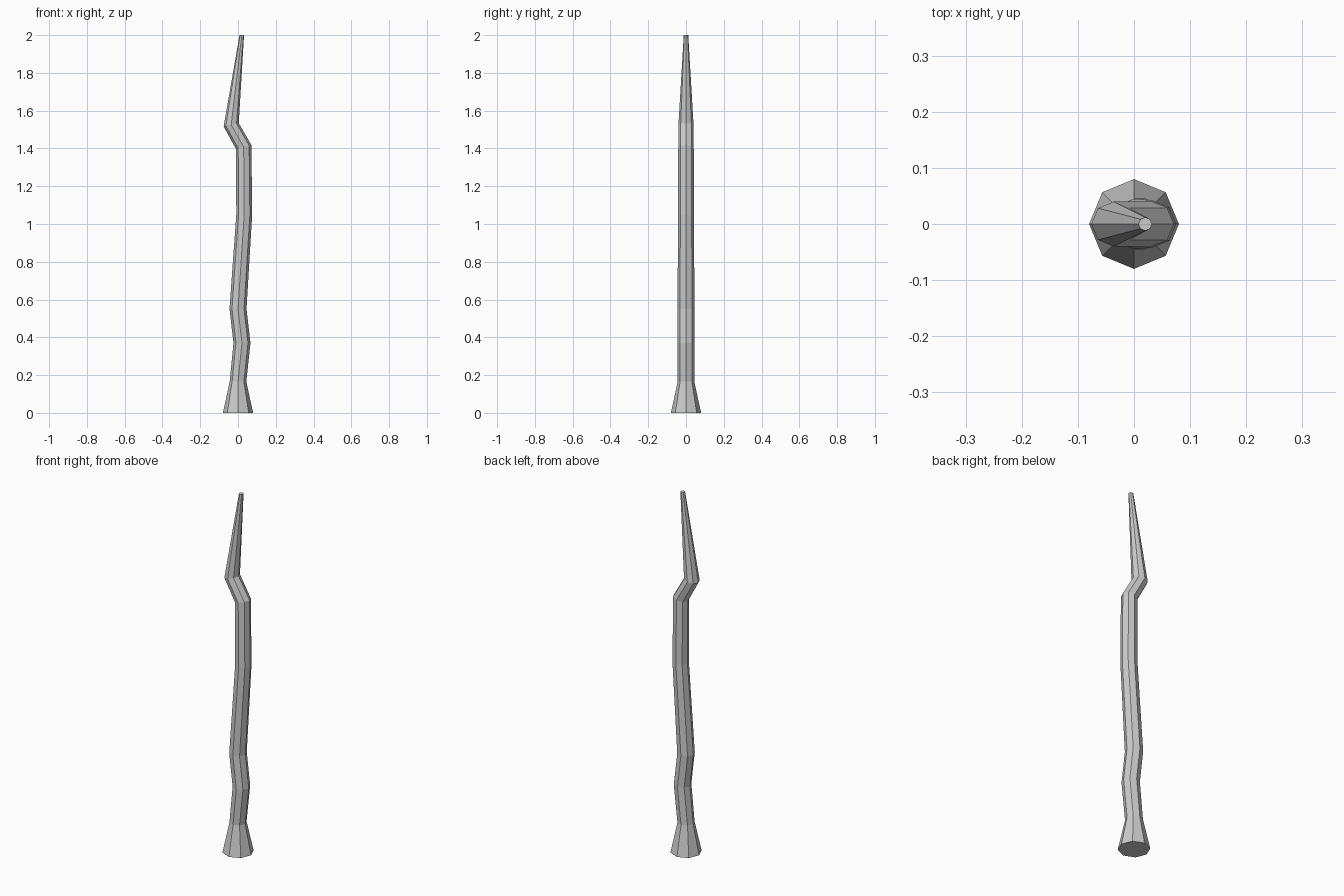
import bpy, bmesh
from math import cos, sin, tau

if "Cube" in bpy.data.objects:
    bpy.data.objects.remove(bpy.data.objects["Cube"])

SIDES = 8
# Rings up the crooked shaft: centre x, height, radius, tilt (dz per dx)
RINGS = [
    (0.00, 0.00, 0.080, 0.0),
    (0.00, 0.165, 0.044, 0.0),
    (0.021, 0.37, 0.045, 0.0),
    (0.00, 0.55, 0.045, 0.0),
    (0.033, 1.05, 0.042, -0.05),
    (0.030, 1.408, 0.041, 0.25),
    (-0.036, 1.525, 0.040, 0.22),
    (0.020, 2.00, 0.012, 0.0),
]


def loft(name, rings):
    bm = bmesh.new()
    loops = []
    for cx, z, r, tilt in rings:
        loop = []
        for i in range(SIDES):
            a = tau * i / SIDES
            dx = r * cos(a)
            loop.append(bm.verts.new((cx + dx, r * sin(a), z + tilt * dx)))
        loops.append(loop)
    # side walls
    for low, high in zip(loops, loops[1:]):
        for i in range(SIDES):
            j = (i + 1) % SIDES
            bm.faces.new((low[i], low[j], high[j], high[i]))
    # flat end caps
    bm.faces.new(loops[0][::-1])
    bm.faces.new(loops[-1])
    mesh = bpy.data.meshes.new(name)
    bm.to_mesh(mesh)
    bm.free()
    obj = bpy.data.objects.new(name, mesh)
    bpy.context.collection.objects.link(obj)
    return obj


# Crooked staff with flared foot and tapered tip
loft("crooked_staff", RINGS)
